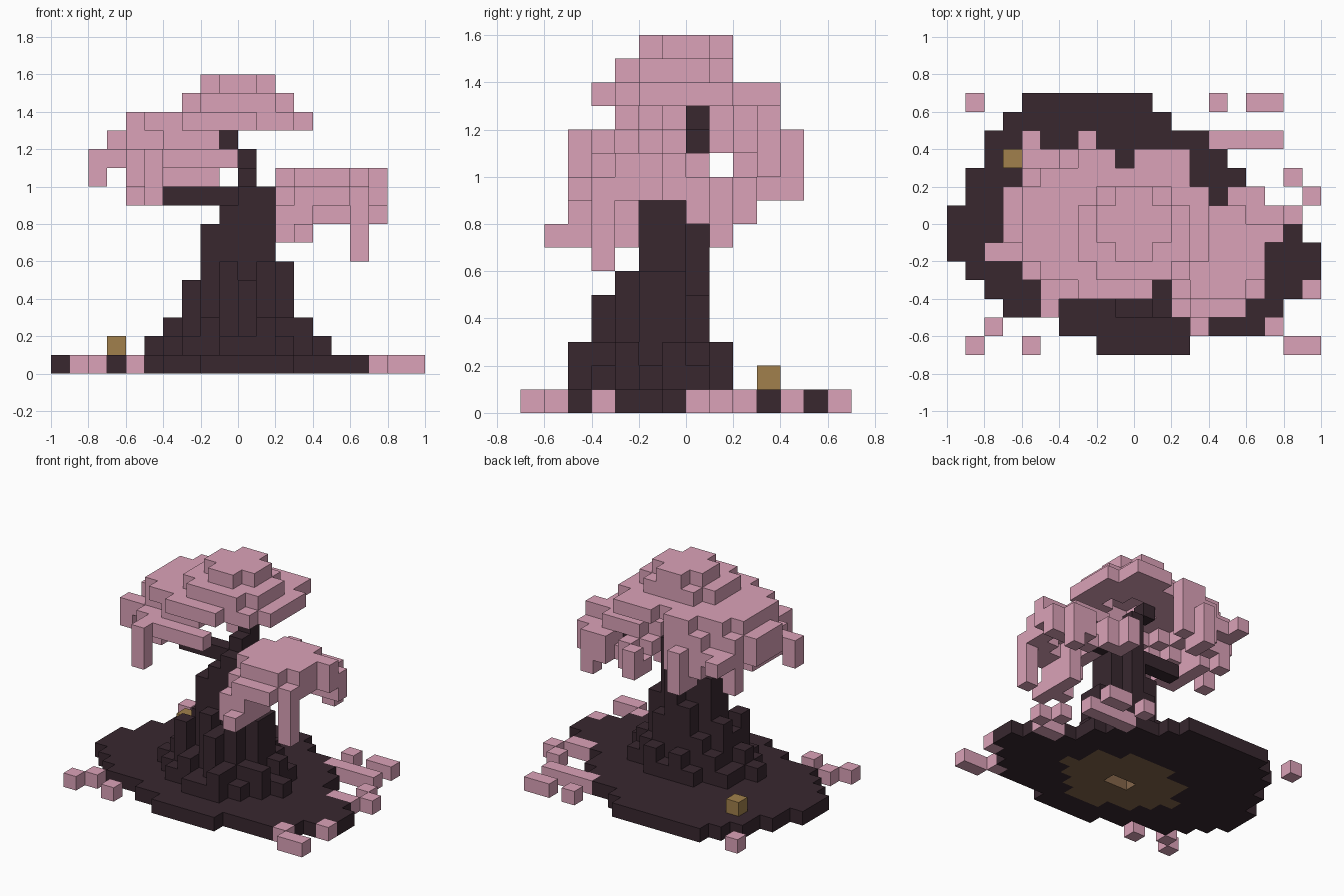
import bpy, bmesh
from mathutils import Vector

CELL = 0.1
cube = bpy.data.objects.get("Cube")
if cube:
    bpy.data.objects.remove(cube, do_unlink=True)


def material(name, hex_code):
    rgb = [int(hex_code[i:i + 2], 16) / 255 for i in (0, 2, 4)]
    colour = [((c + 0.055) / 1.055) ** 2.4 for c in rgb] + [1]
    mat = bpy.data.materials.new(name)
    mat.use_nodes = True
    mat.diffuse_color = colour
    mat.node_tree.nodes["Principled BSDF"].inputs["Base Color"].default_value = colour
    return mat


bark = material("dark bark", "38272f")
blossom = material("pink blossom", "dba2b8")
gold = material("dull gold", "a1804c")
brown = material("root brown", "84664a")


def box(x0, x1, y0, y1, z0, z1):
    """All cells in a block; upper bounds are exclusive."""
    return {(x, y, z) for x in range(x0, x1) for y in range(y0, y1) for z in range(z0, z1)}


def disc(x0, x1, y0, y1, z, power=2):
    """One layer of cells with a rounded outline inside the given bounds."""
    def inside(x, y):
        u = abs(2 * x + 1 - x0 - x1) / (x1 - x0)
        v = abs(2 * y + 1 - y0 - y1) / (y1 - y0)
        return u ** power + v ** power <= 1
    return {c for c in box(x0, x1, y0, y1, z, z + 1) if inside(c[0], c[1])}


def build(name, cells, mat):
    """Skin a set of cells with square faces where no neighbour covers them."""
    bm = bmesh.new()
    verts = {}

    def vert(p):
        key = tuple(round(c) for c in p)
        if key not in verts:
            verts[key] = bm.verts.new([c * CELL for c in key])
        return verts[key]

    for cell in sorted(cells):
        for axis in range(3):
            for sign in (-1, 1):
                n = Vector((0, 0, 0))
                n[axis] = sign
                if tuple(int(a + b) for a, b in zip(cell, n)) in cells:
                    continue
                a = Vector((0, 0, 0))
                a[(axis + 1) % 3] = 1
                b = n.cross(a)
                mid = Vector(cell) + Vector((0.5, 0.5, 0.5)) + n / 2
                corners = ((-1, -1), (1, -1), (1, 1), (-1, 1))
                bm.faces.new([vert(mid + a * i / 2 + b * j / 2) for i, j in corners])
    mesh = bpy.data.meshes.new(name)
    bm.to_mesh(mesh)
    bm.free()
    mesh.materials.append(mat)
    obj = bpy.data.objects.new(name, mesh)
    bpy.context.collection.objects.link(obj)


# Trunk as columns of stepped height, one string per row from front to back
heights = ["000022300", "0023253200", "0253656330", "23489aa622",
           "02589aa630", "02346a5320", "0002323000"]
trunk = set()
for row, line in enumerate(heights):
    for col, height in enumerate(line):
        trunk |= box(col - 5, col - 4, row - 5, row - 4, 0, int(height, 16))
core = {c for c in trunk if c[2] == 0}
trunk -= core
# Branches and leader
branches = box(-4, -1, -1, 0, 9, 10) | box(2, 5, -1, 0, 9, 10) | {(-1, -1, 9)}
branches |= box(0, 1, -1, 1, 10, 11) | {(0, 0, 11), (-1, 0, 12)}
build("trunk", trunk, bark)
build("branches", branches, bark)

# Ground slab, one span per row from front to back
spans = [(-2, 3), (-4, 7), (-7, 8), (-8, 9), (-9, 10), (-10, 10), (-10, 9),
         (-10, 7), (-9, 6), (-9, 6), (-8, 5), (-8, 4), (-7, 2), (-6, 1)]
ground = set()
for row, (x0, x1) in enumerate(spans):
    ground |= box(x0, x1, row - 7, row - 6, 0, 1)
build("ground", ground - core, bark)
build("root_core", core - {(-1, -2, 0), (0, -2, 0)}, brown)

# Main canopy: domed top, hollow beneath, with a rim on the right
canopy = disc(-2, 2, -2, 2, 15) | disc(-3, 3, -3, 2, 14)
canopy |= disc(-6, 4, -4, 4, 13) - disc(-2, 2, -2, 1, 13) - {(-1, 3, 13)}
canopy |= box(0, 3, 3, 4, 13, 14)
rim = disc(-7, 5, -3, 4, 12) - disc(-4, 2, -2, 3, 12)
canopy |= {c for c in rim if c[0] < -1}
rim = disc(-7, 5, -4, 4, 11, 3) - disc(-5, 3, -3, 3, 11)
canopy |= {c for c in rim if c[0] < 0}
rim = disc(-6, 5, -4, 4, 10, 3) - disc(-5, 4, -3, 3, 10, 3)
canopy |= {c for c in rim if c[0] < -4 and c[1] < 1 or c[0] < 0 and c[1] > 1}
canopy -= {(-1, 3, z) for z in (10, 11)}
# Hanging clumps
canopy |= box(-8, -7, -2, -1, 10, 12) | box(-5, -4, -5, -4, 9, 12)
canopy |= box(-3, -2, 3, 5, 9, 12) | box(-6, -5, 2, 3, 9, 11)
canopy |= box(-6, -5, 3, 5, 11, 12)
build("main_canopy", canopy - branches, blossom)

# Low canopy on the left, with open sides
low = disc(2, 7, -4, 1, 10, 3)
low |= disc(2, 7, -5, 2, 9, 3) - disc(3, 6, -3, 1, 9) - {(4, 1, 9)}
low |= box(2, 4, -5, -3, 8, 9) | box(2, 4, 1, 2, 8, 9)
low |= box(4, 8, 0, 1, 8, 9) | box(5, 7, 1, 2, 8, 10)
low |= box(7, 8, -1, 0, 9, 11) | box(7, 8, 0, 1, 8, 10)
# Hanging clumps
low |= box(6, 7, -4, -3, 6, 10) | box(6, 7, 1, 2, 7, 9) | box(2, 3, 2, 3, 8, 10)
low |= box(2, 4, -5, -4, 7, 8) | box(3, 4, -6, -2, 7, 8) | {(3, -3, 8)}
build("low_canopy", low - branches - trunk, blossom)

# Fallen petals and the small gold block: start, end and row
petals = set()
for x0, x1, y in [(-9, -8, 6), (4, 5, 6), (6, 8, 6), (4, 8, 4), (8, 9, 2), (9, 10, 1),
                  (7, 9, 0), (9, 10, -4), (7, 8, -6), (8, 10, -7), (-8, -7, -6),
                  (-9, -8, -7), (-6, -5, -7)]:
    petals |= box(x0, x1, y, y + 1, 0, 1)
build("fallen_petals", petals - ground, blossom)
build("gold_block", {(-7, 3, 1)}, gold)
